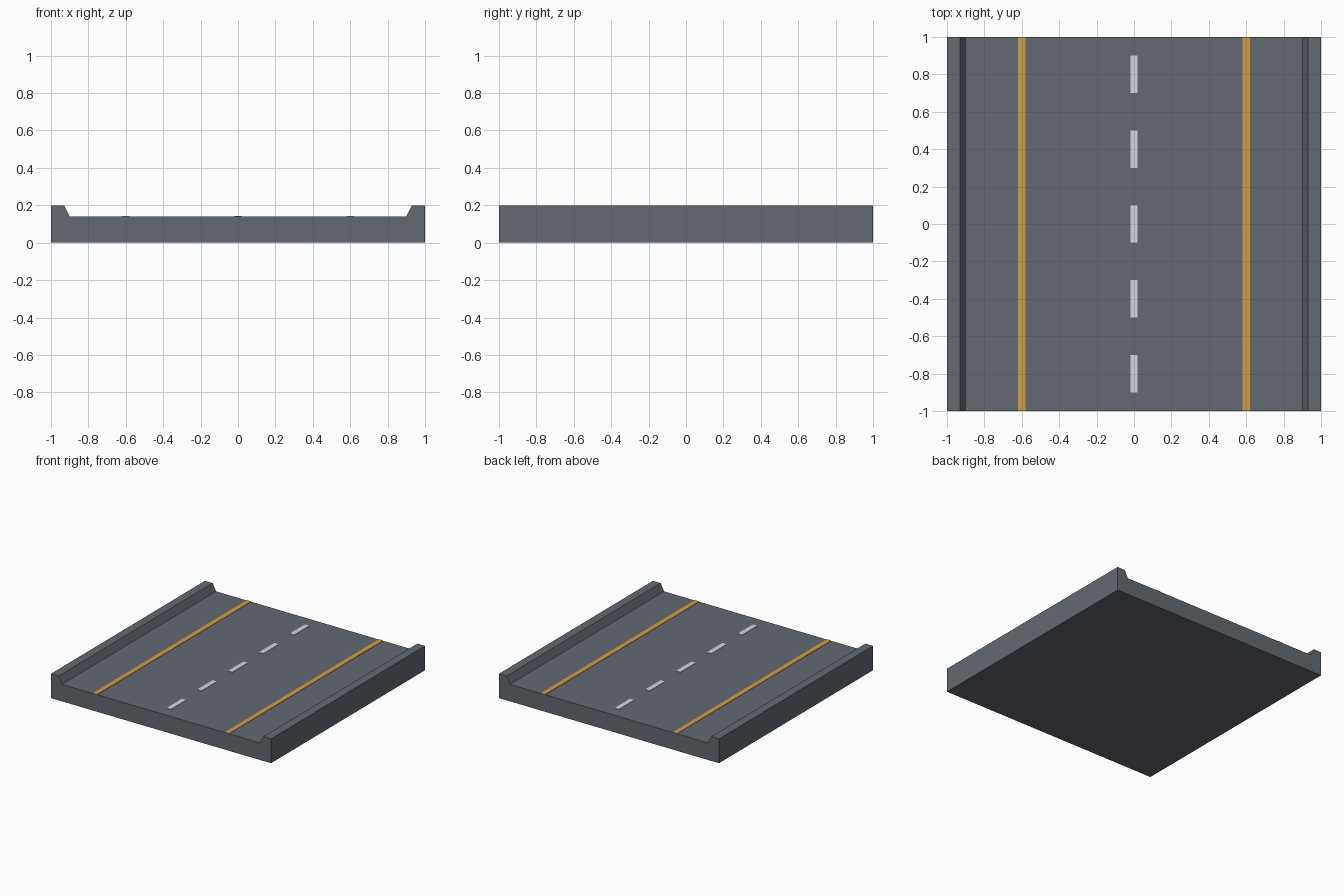
import bpy, bmesh

if "Cube" in bpy.data.objects:
    bpy.data.objects.remove(bpy.data.objects["Cube"])


def material(name, rgb):
    m = bpy.data.materials.new(name)
    m.diffuse_color = (*rgb, 1.0)
    m.use_nodes = True
    m.node_tree.nodes["Principled BSDF"].inputs["Base Color"].default_value = m.diffuse_color
    return m


asphalt = material("asphalt grey", (0.125, 0.142, 0.165))
amber = material("amber paint", (0.64, 0.34, 0.06))
white = material("white paint", (0.66, 0.67, 0.68))


def extrude_profile(name, pts, y0, y1, mat):
    """Extrude an x-z outline along y."""
    bm = bmesh.new()
    face = bm.faces.new([bm.verts.new((x, y0, z)) for x, z in pts])
    ext = bmesh.ops.extrude_face_region(bm, geom=[face])
    moved = [v for v in ext["geom"] if isinstance(v, bmesh.types.BMVert)]
    bmesh.ops.translate(bm, verts=moved, vec=(0, y1 - y0, 0))
    bmesh.ops.recalc_face_normals(bm, faces=bm.faces)
    mesh = bpy.data.meshes.new(name)
    bm.to_mesh(mesh)
    bm.free()
    mesh.materials.append(mat)
    obj = bpy.data.objects.new(name, mesh)
    bpy.context.collection.objects.link(obj)
    return obj


ROAD = 0.14     # road surface height
PAINT = 0.003   # paint thickness


def paint(name, x, y0, y1, mat):
    a, b = x - 0.02, x + 0.02
    extrude_profile(name, [(a, ROAD), (b, ROAD), (b, ROAD + PAINT), (a, ROAD + PAINT)], y0, y1, mat)


# Road slab with a sloped kerb on each side
right = [(1, 0), (1, 0.2), (0.93, 0.2), (0.9, ROAD)]
left = [(-x, z) for x, z in reversed(right)]
extrude_profile("road_slab", right + left, -1, 1, asphalt)

# Solid edge lines
for side, x in (("left", -0.6), ("right", 0.6)):
    paint(f"edge_line_{side}", x, -1, 1, amber)

# Dashed centre line
for i in range(5):
    y = -0.8 + 0.4 * i
    paint(f"centre_dash_{i + 1}", 0, y - 0.1, y + 0.1, white)
